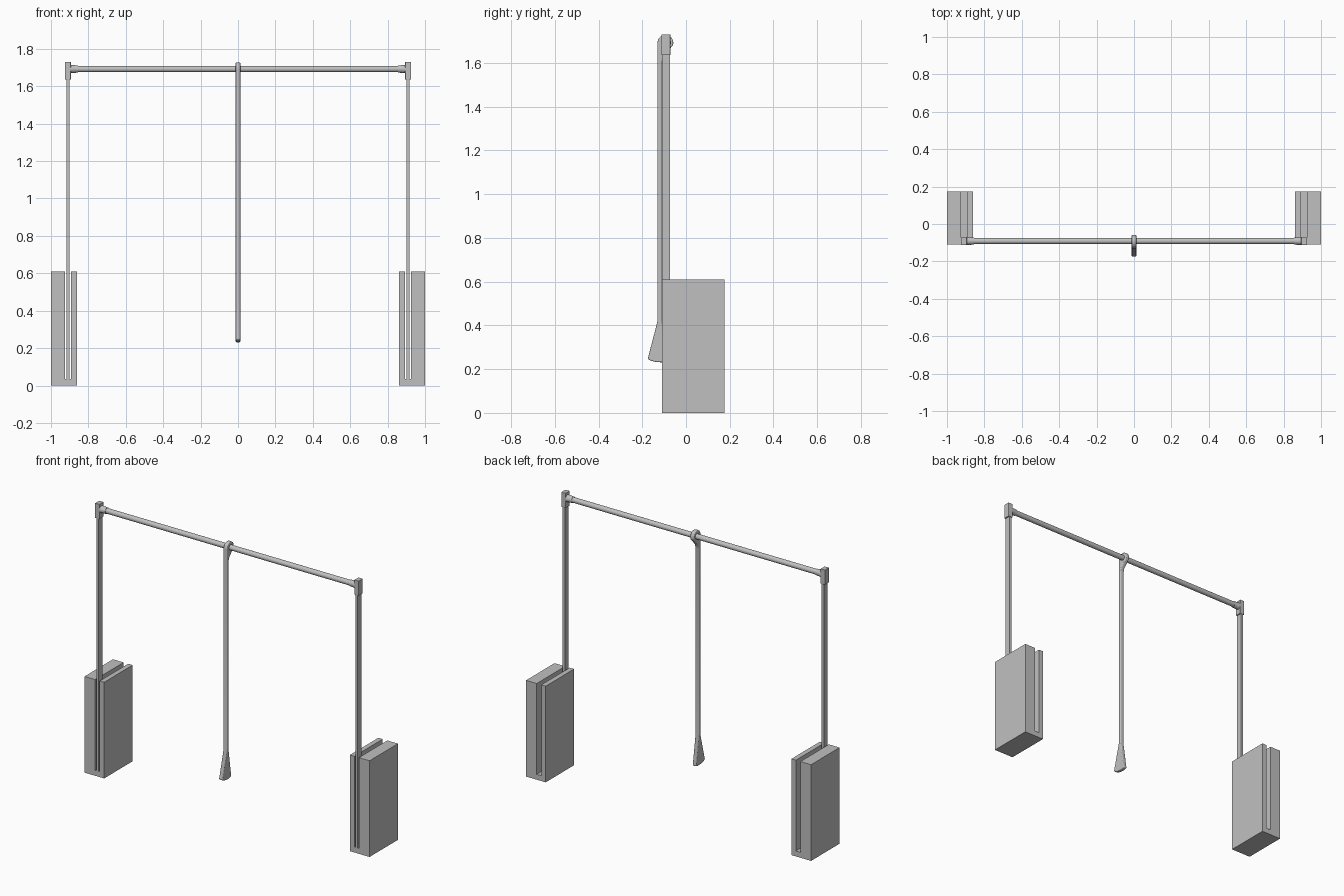
import bpy, bmesh, math
from mathutils import Matrix

if "Cube" in bpy.data.objects:
    bpy.data.objects.remove(bpy.data.objects["Cube"])

grey = bpy.data.materials.new("light grey")
grey.diffuse_color = (0.53, 0.53, 0.53, 1)
grey.use_nodes = True
grey.node_tree.nodes["Principled BSDF"].inputs["Base Color"].default_value = grey.diffuse_color


def finish(name, bm, smooth=False, bevel=0):
    bmesh.ops.recalc_face_normals(bm, faces=bm.faces)
    me = bpy.data.meshes.new(name)
    bm.to_mesh(me)
    bm.free()
    me.materials.append(grey)
    ob = bpy.data.objects.new(name, me)
    bpy.context.collection.objects.link(ob)
    if bevel:
        mod = ob.modifiers.new("rounded edges", "BEVEL")
        mod.width, mod.segments = bevel, 3
        mod.limit_method, mod.angle_limit = "ANGLE", math.radians(50)
    if smooth:
        bpy.ops.object.select_all(action="DESELECT")
        ob.select_set(True)
        bpy.context.view_layer.objects.active = ob
        bpy.ops.object.shade_smooth_by_angle(angle=math.radians(40))
    return ob


def box(name, x, y, z, bevel=0):
    bm = bmesh.new()
    bmesh.ops.create_cube(bm, size=1)
    for v in bm.verts:
        v.co = [(r[0] + r[1]) / 2 + c * (r[1] - r[0]) for r, c in zip((x, y, z), v.co)]
    return finish(name, bm, bevel=bevel)


def prism(name, pts, place, depth, **kw):
    """Extrude a flat outline; place() maps an outline point to 3D."""
    bm = bmesh.new()
    f = bm.faces.new([bm.verts.new(place(a, b)) for a, b in pts])
    new = bmesh.ops.extrude_face_region(bm, geom=[f])["geom"]
    bmesh.ops.translate(bm, vec=depth, verts=[g for g in new if isinstance(g, bmesh.types.BMVert)])
    return finish(name, bm, **kw)


def rod(name, x0, x1, r0, r1):
    bm = bmesh.new()
    bmesh.ops.create_cone(bm, cap_ends=True, segments=32, radius1=r0, radius2=r1, depth=abs(x1 - x0),
                          matrix=Matrix.Translation(((x0 + x1) / 2, ROD_Y, ROD_Z))
                          @ Matrix.Rotation(math.copysign(math.pi / 2, x1 - x0), 4, "Y"))
    return finish(name, bm, smooth=True)


ROD_Y, ROD_Z = -0.091, 1.692

for side, s in (("left", -1), ("right", 1)):
    # housing with a slot open at the front, top and back
    outline = [(1, 0), (1, .61), (.925, .61), (.925, .034), (.893, .034),
               (.893, .61), (.862, .61), (.862, 0)]
    prism(side + "_housing", outline, lambda a, b: (s * a, -.11, b), (0, .285, 0))
    # swinging arm standing in the slot
    box(side + "_arm", sorted((s * .917, s * .901)), (-.11, -.073), (.034, 1.66))
    # bracket on top of the arm, with a socket for the rod
    box(side + "_bracket", sorted((s * .925, s * .894)), (-.112, -.071), (1.636, 1.73), .002)
    rod(side + "_rod_socket", s * .895, s * .855, .022, .019)

# hanging rod
rod("hanging_rod", -.9, .9, .0165, .0165)

# pull handle: loop around the rod, long stem and flared grip, as a side profile
loop = [(-.094 + .036 * math.cos(math.radians(t)), ROD_Z + .036 * math.sin(math.radians(t)))
        for t in range(-20, 181, 10)]
profile = [(-.110, .42), (-.110, 1.605), (-.104, 1.63), (-.075, 1.663)] + loop + [
    (-.130, .42), (-.175, .247), (-.160, .238), (-.135, .232), (-.105, .231), (-.082, .236)]
prism("pull_handle", profile, lambda a, b: (-.0125, a, b), (.025, 0, 0), smooth=True, bevel=.005)
